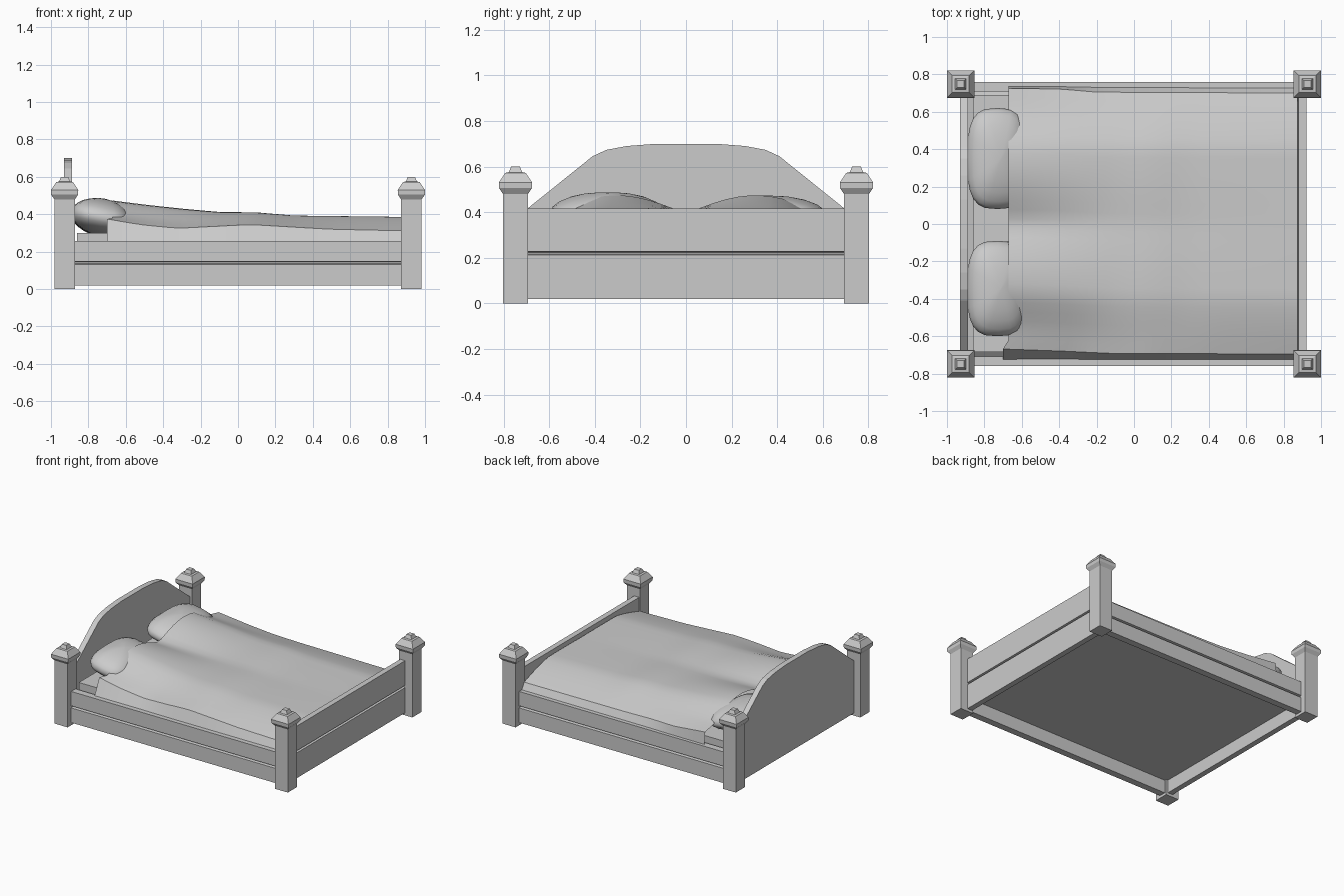
import bpy, bmesh, math

if "Cube" in bpy.data.objects:
    bpy.data.objects.remove(bpy.data.objects["Cube"])


def make(name, verts, faces, smooth=None):
    me = bpy.data.meshes.new(name)
    me.from_pydata(verts, [], faces)
    bm = bmesh.new()
    bm.from_mesh(me)
    bmesh.ops.recalc_face_normals(bm, faces=bm.faces)
    bm.to_mesh(me)
    bm.free()
    ob = bpy.data.objects.new(name, me)
    bpy.context.collection.objects.link(ob)
    if smooth:
        bpy.ops.object.select_all(action='DESELECT')
        ob.select_set(True)
        bpy.context.view_layer.objects.active = ob
        bpy.ops.object.shade_smooth_by_angle(angle=math.radians(smooth))
    return ob


def loft(name, rings):
    """Closed solid through rings of equal length."""
    n = len(rings[0])
    verts = [v for r in rings for v in r]
    faces = [(k * n + i, k * n + (i + 1) % n, (k + 1) * n + (i + 1) % n, (k + 1) * n + i)
             for k in range(len(rings) - 1) for i in range(n)]
    faces += [tuple(range(n)), tuple(range(len(verts) - n, len(verts)))]
    return make(name, verts, faces)


def rect(x0, x1, y0, y1, z):
    return [(x0, y0, z), (x1, y0, z), (x1, y1, z), (x0, y1, z)]


def grooved(inner, outer, z0, zg, z1, g=0.008):
    """Board section with a groove in its outer face."""
    d = inner + (outer - inner) * 0.6
    return [(inner, z0), (outer, z0), (outer, zg - g), (d, zg - g / 2),
            (d, zg + g / 2), (outer, zg + g), (outer, z1), (inner, z1)]


# Corner posts with stepped caps
post = [(.055, 0), (.055, .48), (.072, .505), (.073, .53),
        (.045, .572), (.030, .575), (.019, .60)]
for sx, side in ((-1, "head"), (1, "foot")):
    for sy, lr in ((-1, "front"), (1, "back")):
        cx, cy = sx * .927, sy * .748
        loft(f"{side}_{lr}_post", [rect(cx - h, cx + h, cy - h, cy + h, z) for h, z in post])

# Side rails and footboard
for s, lr in ((-1, "front"), (1, "back")):
    sec = grooved(.708, .76, .02, .14, .257)
    loft(f"{lr}_side_rail", [[(x, s * y, z) for y, z in sec] for x in (-.88, .88)])
sec = grooved(.88, .922, .02, .22, .416)
loft("footboard", [[(x, y, z) for x, z in sec] for y in (-.70, .70)])

# Arched headboard
half = [(.70, .02), (.70, .415), (.69, .42), (.41, .645), (.35, .673), (.26, .69), (.13, .70)]
arch = half + [(-y, z) for y, z in reversed(half)]
loft("headboard", [[(x, y, z) for y, z in arch] for x in (-.93, -.888)])

# Mattress, wider at the bottom where it meets the frame
loft("mattress", [rect(-.888, .88, -.708, .708, .12), rect(-.86, .87, -.685, .69, .14),
                  rect(-.86, .87, -.685, .69, .30)])


# Pillows: tilted superellipsoids
def spow(v, e):
    return math.copysign(abs(v) ** e, v)


def pillow(name, cx, cy, cz, rx, ry, rz, tilt, nu=24, nv=12):
    verts, faces = [], []
    for j in range(nv + 1):
        v = -math.pi / 2 + math.pi * j / nv
        for i in range(nu):
            u = 2 * math.pi * i / nu
            c = max(math.cos(v), .02) ** 1.1
            x, y = rx * c * spow(math.cos(u), .65), ry * c * spow(math.sin(u), .65)
            z = rz * math.sin(v)
            verts.append((cx + x * math.cos(tilt) + z * math.sin(tilt), cy + y,
                          cz - x * math.sin(tilt) + z * math.cos(tilt)))
    for j in range(nv):
        for i in range(nu):
            k = (i + 1) % nu
            faces.append((j * nu + i, j * nu + k, (j + 1) * nu + k, (j + 1) * nu + i))
    faces += [tuple(range(nu)), tuple(range(nv * nu, nv * nu + nu))]
    make(name, verts, faces, 50)


pillow("front_pillow", -.73, -.345, .385, .165, .255, .10, .2)
pillow("back_pillow", -.73, .35, .375, .165, .27, .095, .2)


# Blanket: draped sheet rising from its side creases over the pillows
def lerp(pts, x):
    for (a, p), (b, q) in zip(pts, pts[1:]):
        if x <= b:
            return p + (q - p) * max(0, (x - a) / (b - a))
    return pts[-1][1]


ridge = [(-.68, .475), (-.5, .452), (-.3, .43), (-.1, .412), (.1, .41), (.3, .393), (.87, .386)]
valley = [(-.68, .40), (-.3, .395), (.1, .397), (.3, .387), (.87, .385)]
hem = {-1: [(-.70, .38), (-.5, .345), (-.3, .325), (.08, .345), (.5, .32), (.87, .312)],
       1: [(-.70, .35), (-.4, .32), (0, .31), (.87, .305)]}
crease = {-1: [(-.68, .668), (-.35, .68), (-.1, .692), (.87, .695)],
          1: [(-.68, .725), (-.4, .722), (-.2, .705), (.87, .70)]}


def top(x, y):
    s = 1 if y > 0 else -1
    d = min(1, max(0, (lerp(crease[s], x) - abs(y)) / .30))
    edge = .5 * d + .5 * math.sin(d * math.pi / 2)
    t = min(1, abs(abs(y) - .305) / .30)
    w = (1 - t * t) ** 1.3
    full = lerp(valley, x) + (lerp(ridge, x) - lerp(valley, x)) * w
    return lerp(hem[s], x) * (1 - edge) + full * edge


nx, ny = 24, 28
rows = []
for i in range(nx + 1):
    x = -.67 + 1.543 * i / nx
    e = x - .03 * (1 - i / nx)
    y0, y1 = -lerp(crease[-1], x), lerp(crease[1], x)
    row = [(e, -.732, .24)]
    for j in range(ny + 1):
        y = y0 + (y1 - y0) * j / ny
        row.append((e if j == 0 else x, y, top(x, y)))
    rows.append(row + [(x, .737, .24)])
rows.append([(.879, y, .24) for _, y, z in rows[-1]])
m = len(rows[0])
make("blanket", [v for r in rows for v in r],
     [(k * m + i, k * m + i + 1, (k + 1) * m + i + 1, (k + 1) * m + i)
      for k in range(len(rows) - 1) for i in range(m - 1)], 35)
